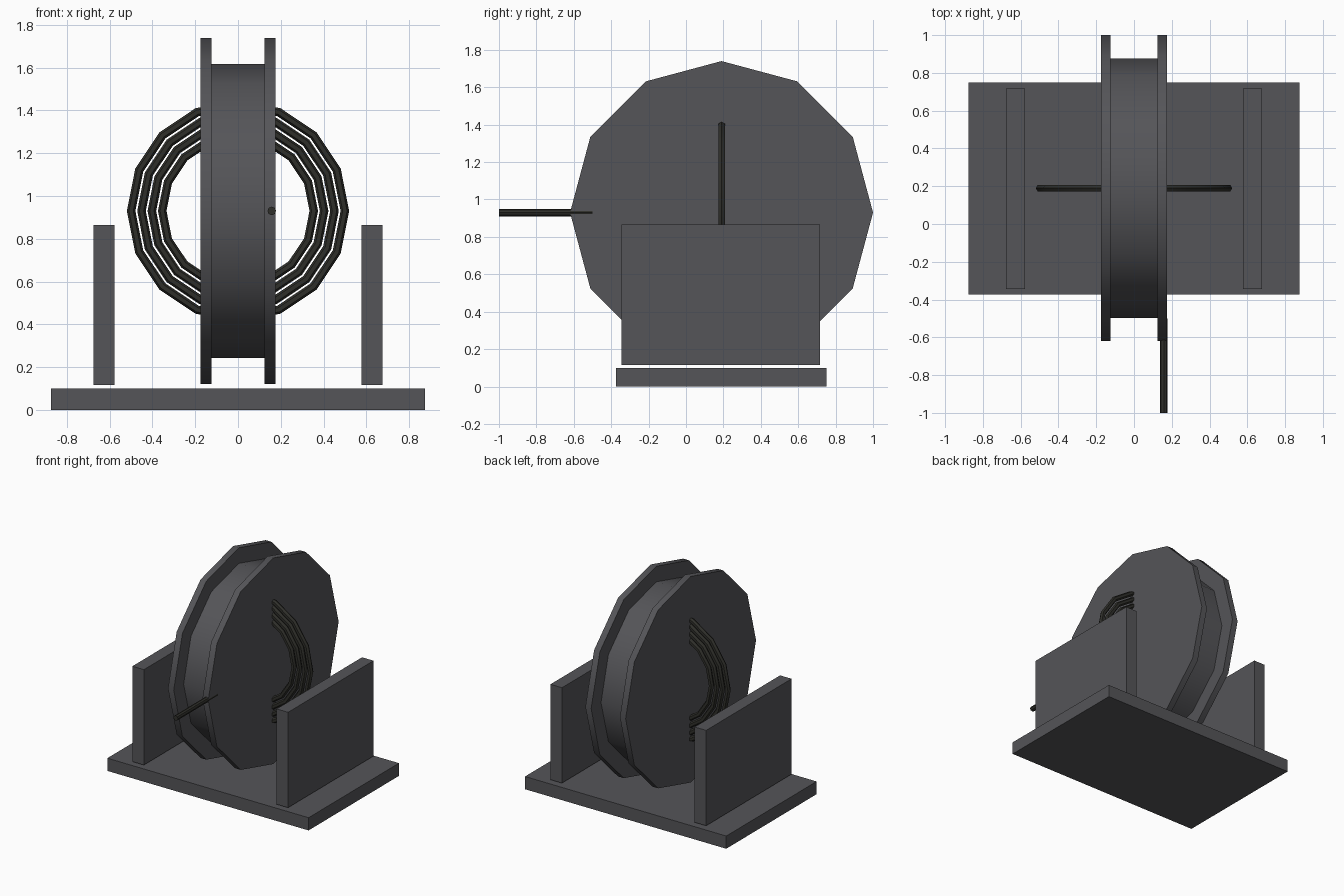
import bpy
from math import pi, radians

if "Cube" in bpy.data.objects:
    bpy.data.objects.remove(bpy.data.objects["Cube"])

CY, CZ = 0.19, 0.93   # spool axis position


def material(name, rgb):
    m = bpy.data.materials.new(name)
    m.diffuse_color = (*rgb, 1)
    m.use_nodes = True
    m.node_tree.nodes["Principled BSDF"].inputs["Base Color"].default_value = m.diffuse_color
    return m


frame_grey = material("frame_grey", (0.09, 0.09, 0.098))
cable_black = material("cable_black", (0.028, 0.028, 0.023))


def finish(name, mat, smooth=False):
    ob = bpy.context.object
    ob.name = name
    ob.data.materials.append(mat)
    if smooth:
        bpy.ops.object.shade_smooth_by_angle(angle=radians(40))
    return ob


def box(name, x, y, z):
    bpy.ops.mesh.primitive_cube_add(size=1, location=[sum(r) / 2 for r in (x, y, z)])
    bpy.context.object.scale = [r[1] - r[0] for r in (x, y, z)]
    bpy.ops.object.transform_apply(location=False, rotation=False, scale=True)
    finish(name, frame_grey)


def cylinder(name, sides, radius, depth, loc, rot, mat):
    bpy.ops.mesh.primitive_cylinder_add(vertices=sides, radius=radius, depth=depth,
                                        location=loc, rotation=rot)
    finish(name, mat, True)


# base and the two side plates
box("base", (-0.875, 0.875), (-0.373, 0.75), (0, 0.10))
for side, x in (("left", (-0.677, -0.577)), ("right", (0.577, 0.677))):
    box(side + "_support", x, (-0.345, 0.717), (0.115, 0.865))

# spool: drum between two flanges
across = (0, pi / 2, 0)
cylinder("drum", 12, 0.687, 0.25, (0, CY, CZ), across, frame_grey)
for side, s in (("left", -1), ("right", 1)):
    cylinder(side + "_flange", 12, 0.81, 0.05, (s * 0.15, CY, CZ), across, frame_grey)

# cable loops passing through the spool
for i in range(4):
    bpy.ops.mesh.primitive_torus_add(major_segments=16, minor_segments=6,
                                     major_radius=0.5 - 0.0485 * i, minor_radius=0.02,
                                     location=(0, CY, CZ), rotation=(pi / 2, 0, 0))
    finish("cable_loop_%d" % (i + 1), cable_black, True)

# loose cable end at the front
cylinder("cable_end", 8, 0.02, 0.5, (0.158, -0.75, CZ), (pi / 2, 0, 0), cable_black)
